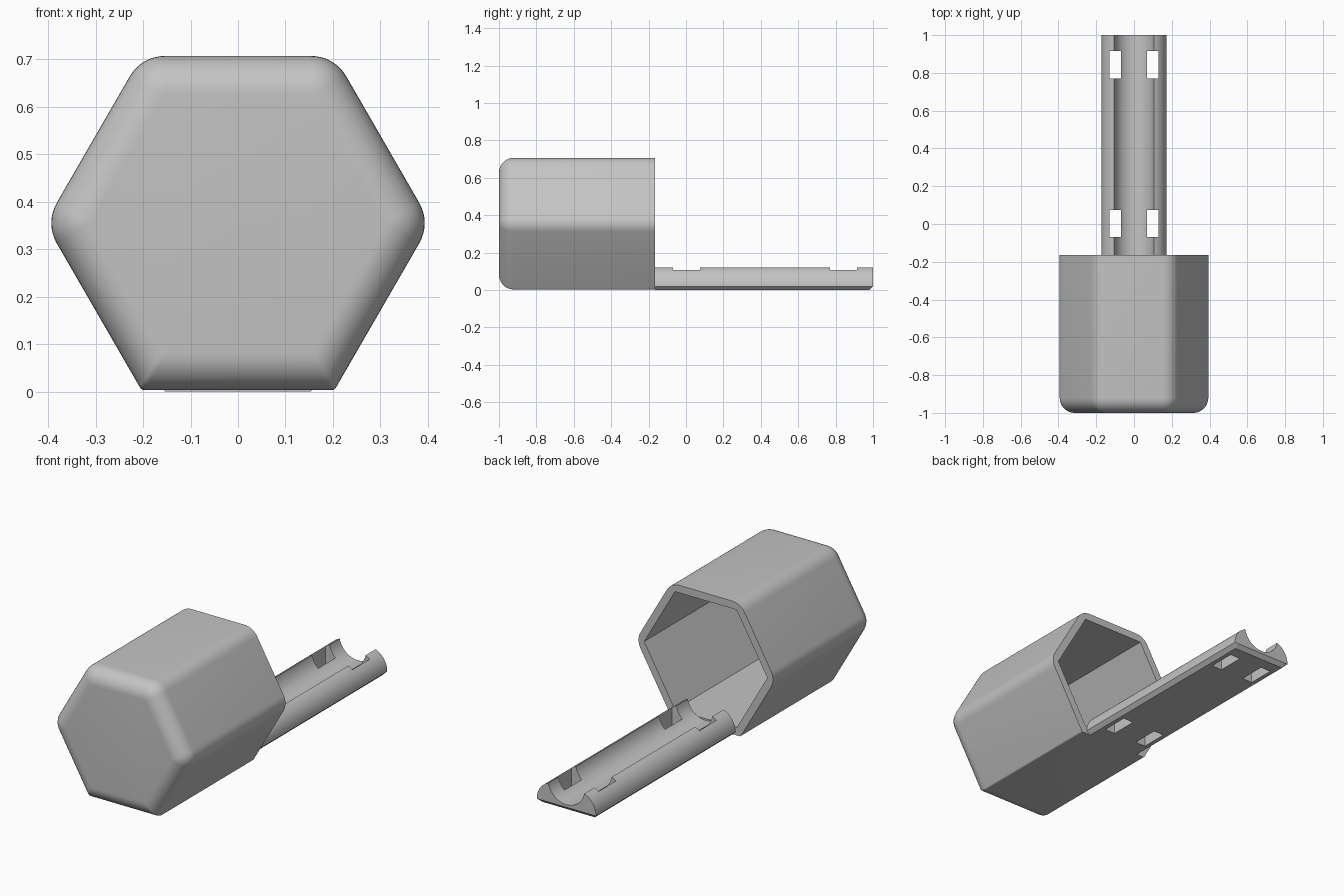
import bpy, bmesh
from math import sin, cos, pi, radians, sqrt
from mathutils import Vector

if "Cube" in bpy.data.objects:
    bpy.data.objects.remove(bpy.data.objects["Cube"])

grey = bpy.data.materials.new("plain_grey")
grey.use_nodes = True
COLOUR = (0.55, 0.55, 0.55, 1)
grey.diffuse_color = COLOUR
grey.node_tree.nodes["Principled BSDF"].inputs["Base Color"].default_value = COLOUR


def loft(name, rings):
    """Skin a list of (y, [(x, z), ...]) sections and cap both ends."""
    bm = bmesh.new()
    loops = [[bm.verts.new((x, y, z)) for x, z in pts] for y, pts in rings]
    n = len(loops[0])
    for a, b in zip(loops, loops[1:]):
        for i in range(n):
            j = (i + 1) % n
            bm.faces.new((a[i], a[j], b[j], b[i]))
    bm.faces.new(loops[0])
    bm.faces.new(loops[-1])
    bmesh.ops.recalc_face_normals(bm, faces=bm.faces)
    mesh = bpy.data.meshes.new(name)
    bm.to_mesh(mesh)
    bm.free()
    mesh.materials.append(grey)
    obj = bpy.data.objects.new(name, mesh)
    bpy.context.collection.objects.link(obj)
    return obj


def activate(obj):
    bpy.ops.object.select_all(action='DESELECT')
    obj.select_set(True)
    bpy.context.view_layer.objects.active = obj


def cut(obj, cutter):
    """Subtract the cutter, then remove it."""
    cutter.hide_render = True
    mod = obj.modifiers.new("cut", 'BOOLEAN')
    mod.operation = 'DIFFERENCE'
    mod.solver = 'EXACT'
    mod.object = cutter
    activate(obj)
    bpy.ops.object.modifier_apply(modifier=mod.name)
    bpy.data.objects.remove(cutter)


def smooth(obj):
    activate(obj)
    bpy.ops.object.shade_smooth_by_angle(angle=radians(25))


APOTHEM, CENTRE_Z = 0.352, 0.355
FRONT, RIM, BACK = -1.0, -0.165, 1.0
ROUND, WALL = 0.08, 0.04


def hexagon(inset, corner_radius, lower_radius, steps=8):
    """Flat-topped hexagon with rounded corners; the two lowest stay crisp."""
    pts = []
    for k in range(6):
        mid = k * pi / 3
        r = lower_radius if k in (4, 5) else corner_radius
        c = Vector((cos(mid), sin(mid))) * (APOTHEM - inset - r) / cos(pi / 6)
        for s in range(steps + 1):
            a = mid + (s / steps - 0.5) * pi / 3
            pts.append((c.x + r * cos(a), CENTRE_Z + c.y + r * sin(a)))
    return pts


# Hexagonal cup with a rounded closed front
rings = []
for s in range(11):
    t = s / 10 * pi / 2
    inset = ROUND * (1 - sin(t))
    rings.append((FRONT + ROUND * (1 - cos(t)),
                  hexagon(inset, ROUND + 0.005 - inset, 0.012)))
rings.append((RIM, hexagon(0, ROUND + 0.005, 0.012)))
cup = loft("hexagonal_cup", rings)

# Sharp-cornered hollow, open at the back
inner = (APOTHEM - WALL) / cos(pi / 6)
hollow = [(inner * cos(k * pi / 3), CENTRE_Z + inner * sin(k * pi / 3)) for k in range(6)]
cut(cup, loft("hollow_cutter", [(FRONT + WALL + 0.01, hollow), (RIM + 0.1, hollow)]))
smooth(cup)

# Mounting rail: rounded shoulders, concave channel, chamfered underside
HALF, CHAMFER, EDGE_X = 0.173, 0.02, 0.105
shoulder_x, shoulder_w, shoulder_h = 0.07, 0.103, 0.106
half = [(HALF - CHAMFER, 0.0)]
for s in range(11):
    x = HALF + (EDGE_X - HALF) * (s / 10) ** 2
    u = (x - shoulder_x) / shoulder_w
    half.append((x, CHAMFER + shoulder_h * sqrt(max(0, 1 - u * u))))
top_z, channel_r = half[-1][1], 0.107
channel_z = top_z + sqrt(channel_r ** 2 - EDGE_X ** 2)
for s in range(1, 10):
    x = EDGE_X * cos(s / 10 * pi / 2)
    half.append((x, channel_z - sqrt(channel_r ** 2 - x * x)))
profile = half + [(0, channel_z - channel_r)] + [(-x, z) for x, z in reversed(half)]
end = [(x, max(z, CHAMFER)) for x, z in profile]
rail = loft("mounting_rail", [(RIM, profile), (BACK - CHAMFER, profile), (BACK, end)])

# Four strap slots through the rail
for y in (0.0025, 0.8425):
    for side in (-1, 1):
        box = [(side * 0.1 + dx, z) for dx, z in
               ((-0.03, -0.1), (0.03, -0.1), (0.03, 0.3), (-0.03, 0.3))]
        cut(rail, loft("slot_cutter", [(y - 0.0725, box), (y + 0.0725, box)]))
smooth(rail)
